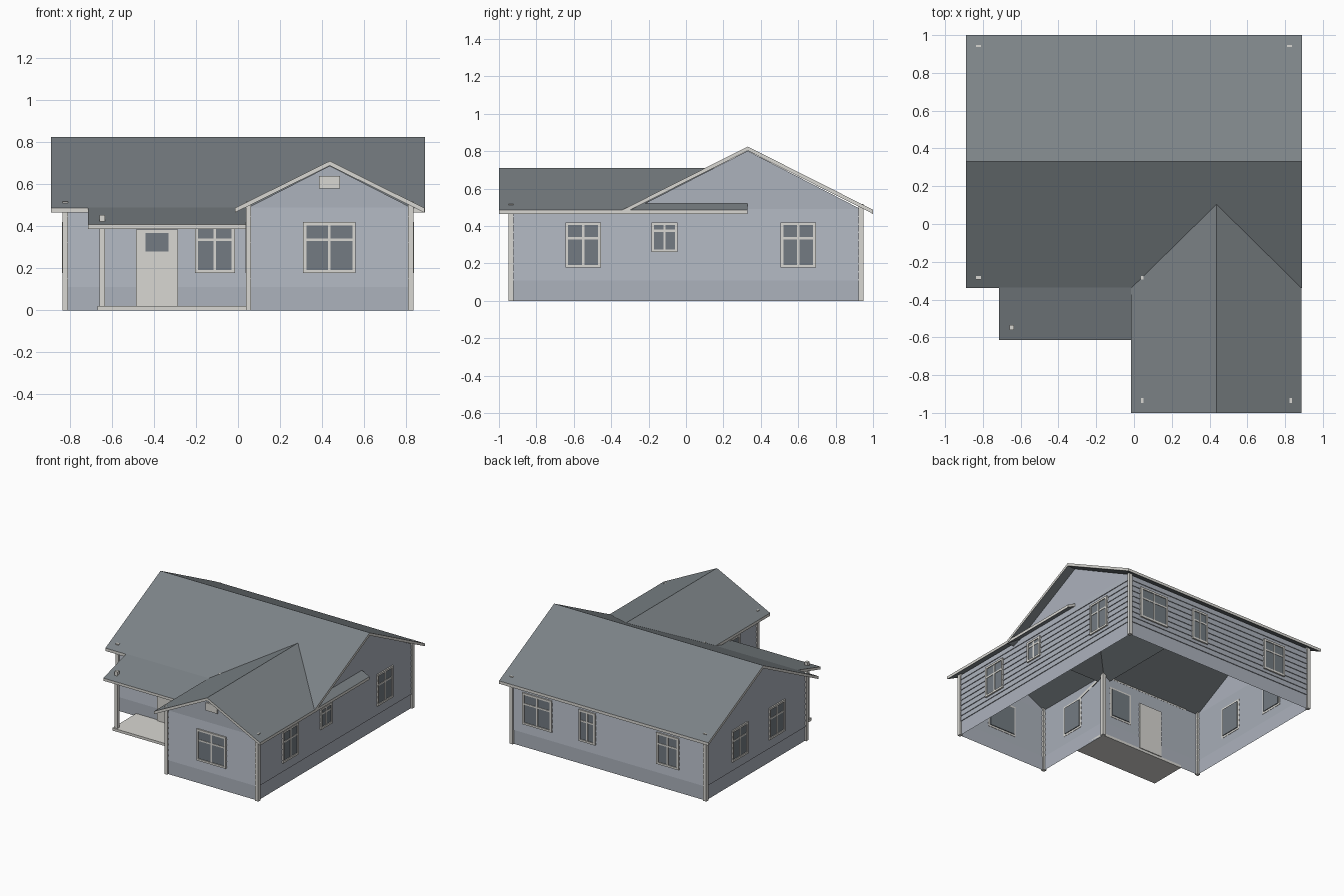
import bpy, bmesh
from mathutils import Vector

if "Cube" in bpy.data.objects:
    bpy.data.objects.remove(bpy.data.objects["Cube"], do_unlink=True)


def material(name, rgb):
    # sRGB bytes to linear values
    lin = [((c / 255 + 0.055) / 1.055) ** 2.4 for c in rgb]
    m = bpy.data.materials.new(name)
    m.use_nodes = True
    m.diffuse_color = (*lin, 1)
    bsdf = m.node_tree.nodes["Principled BSDF"]
    bsdf.inputs["Base Color"].default_value = (*lin, 1)
    bsdf.inputs["Roughness"].default_value = 0.9
    return m


SIDING = material("blue_grey_siding", (172, 178, 188))
TRIM = material("off_white_trim", (216, 215, 210))
ROOF = material("slate_roof", (124, 131, 135))
GLASS = material("dark_glass", (115, 123, 130))


def finish(name, bm, *mats):
    mesh = bpy.data.meshes.new(name)
    bm.to_mesh(mesh)
    bm.free()
    for m in mats:
        mesh.materials.append(m)
    obj = bpy.data.objects.new(name, mesh)
    bpy.context.collection.objects.link(obj)
    return obj


def add_box(bm, lo, hi, place=Vector, mat=0):
    """Axis-aligned box from lo to hi, moved into the scene by place()."""
    verts = bmesh.ops.create_cube(bm, size=1)["verts"]
    for v in verts:
        v.co = place([l + (c + 0.5) * (h - l) for c, l, h in zip(v.co, lo, hi)])
    for f in {f for v in verts for f in v.link_faces}:
        f.material_index = mat


def box(name, lo, hi, mat):
    bm = bmesh.new()
    add_box(bm, lo, hi)
    return finish(name, bm, mat)


# ---- Walls: plain base band with lapped boards above ----
WALL_TOP, BAND, BOARDS, LAP = 0.49, 0.11, 9, 0.006
corners = [Vector(p) for p in ((-0.823, -0.28), (0.05, -0.28), (0.05, -0.935),
                               (0.823, -0.935), (0.823, 0.935), (-0.823, 0.935))]
profile = [(0, 0), (0, BAND)]
step = (WALL_TOP - BAND) / BOARDS
for i in range(BOARDS):
    profile += [(LAP, BAND + i * step), (0, BAND + (i + 1) * step)]

bm = bmesh.new()
for a, b in zip(corners, corners[1:] + corners[:1]):
    along = (b - a).normalized()
    out = Vector((along.y, -along.x))
    rows = [[bm.verts.new((*(p + out * d), z)) for p in (a, b)] for d, z in profile]
    for low, high in zip(rows, rows[1:]):
        bm.faces.new((low[0], low[1], high[1], high[0]))
finish("siding_walls", bm, SIDING)

# ---- Gable ends ----
RIDGE_Y, WING_X = 0.33, 0.437


def gable(name, *points):
    bm = bmesh.new()
    bm.faces.new([bm.verts.new(p) for p in points])
    finish(name, bm, SIDING)


gable("left_gable", (0.823, -0.28, WALL_TOP), (0.823, 0.935, WALL_TOP), (0.823, RIDGE_Y, 0.802))
gable("right_gable", (-0.823, 0.935, WALL_TOP), (-0.823, -0.28, WALL_TOP), (-0.823, RIDGE_Y, 0.802))
gable("wing_gable", (0.05, -0.935, WALL_TOP), (0.823, -0.935, WALL_TOP), (WING_X, -0.935, 0.688))


# ---- Roofs: sloped slabs with light edge boards ----
def roof(name, line, thick, start, end, along_x):
    bm = bmesh.new()
    outline = line + [(s, z - thick) for s, z in reversed(line)]

    def ring(t):
        return [bm.verts.new((t, s, z) if along_x else (s, t, z)) for s, z in outline]

    r0, r1 = ring(start), ring(end)
    n, k = len(outline), len(line)
    for i in range(n):
        j = (i + 1) % n
        bm.faces.new((r0[i], r0[j], r1[j], r1[i]))
    for r in (r0, r1):
        for i in range(k - 1):
            bm.faces.new((r[i], r[i + 1], r[n - 2 - i], r[n - 1 - i]))
    bmesh.ops.recalc_face_normals(bm, faces=bm.faces)
    for f in bm.faces:
        f.material_index = 0 if abs(f.normal.z) > 0.3 else 1
    finish(name, bm, ROOF, TRIM)


EAVE = 0.487
roof("main_roof", [(-0.34, EAVE), (RIDGE_Y, 0.825), (1, EAVE)], 0.022, -0.89, 0.89, True)
roof("wing_roof", [(-0.015, EAVE), (WING_X, 0.711), (0.888, EAVE)], 0.022, -1, RIDGE_Y, False)
roof("porch_roof", [(-0.615, 0.408), (-0.28, 0.505)], 0.02, -0.715, 0.05, True)

# ---- Corner boards ----
R = 0.013
for i, (x, y) in enumerate(corners):
    box(f"corner_board_{i + 1}", (x - R, y - R, 0), (x + R, y + R, 0.519), TRIM)

# ---- Porch ----
box("porch_floor", (-0.67, -0.57, 0), (0.05, -0.28, 0.02), TRIM)
box("porch_post", (-0.66, -0.56, 0.02), (-0.634, -0.534, 0.455), TRIM)


# ---- Windows and door ----
def placer(x, y, nx, ny):
    """Maps (sideways, outward, up) onto a wall point with outward normal."""
    return lambda p: Vector((x - ny * p[0] + nx * p[1], y + nx * p[0] + ny * p[1], p[2]))


def window(name, at, normal, width, z0=0.178, z1=0.42, bar=0.335):
    place = placer(*at, *normal)
    bm = bmesh.new()
    h, f, m = width / 2, 0.015, 0.006
    add_box(bm, (f - h, -0.006, z0 + f), (h - f, 0.008, z1 - f), place, 1)
    for s in (-1, 1):
        c = s * (h - f / 2)
        add_box(bm, (c - f / 2, 0, z0), (c + f / 2, 0.014, z1), place)
    for z in (z0, z1 - f):
        add_box(bm, (f - h, 0, z), (h - f, 0.014, z + f), place)
    add_box(bm, (-m, 0, z0 + f), (m, 0.012, z1 - f), place)
    add_box(bm, (f - h, 0, bar - m), (h - f, 0.011, bar + m), place)
    finish(name, bm, TRIM, GLASS)


FRONT, BACK, LEFT, RIGHT = (0, -1), (0, 1), (1, 0), (-1, 0)
window("porch_window", (-0.11, -0.28), FRONT, 0.19)
window("wing_front_window", (0.435, -0.935), FRONT, 0.25)
window("wing_porch_window", (0.05, -0.62), RIGHT, 0.19)
window("left_front_window", (0.823, -0.55), LEFT, 0.19)
window("left_small_window", (0.823, -0.115), LEFT, 0.14, 0.26, 0.42, 0.375)
window("left_back_window", (0.823, 0.6), LEFT, 0.19)
window("right_back_window", (-0.823, 0.53), RIGHT, 0.19)
window("right_front_window", (-0.823, 0.08), RIGHT, 0.19)
window("back_wide_window", (0.605, 0.935), BACK, 0.25)
window("back_narrow_window", (0.18, 0.935), BACK, 0.14)
window("back_end_window", (-0.505, 0.935), BACK, 0.19)

box("front_door", (-0.485, -0.294, 0.02), (-0.285, -0.274, 0.385), TRIM)
box("door_glass", (-0.44, -0.297, 0.28), (-0.332, -0.29, 0.368), GLASS)
box("gable_vent", (0.385, -0.945, 0.58), (0.485, -0.93, 0.64), TRIM)
